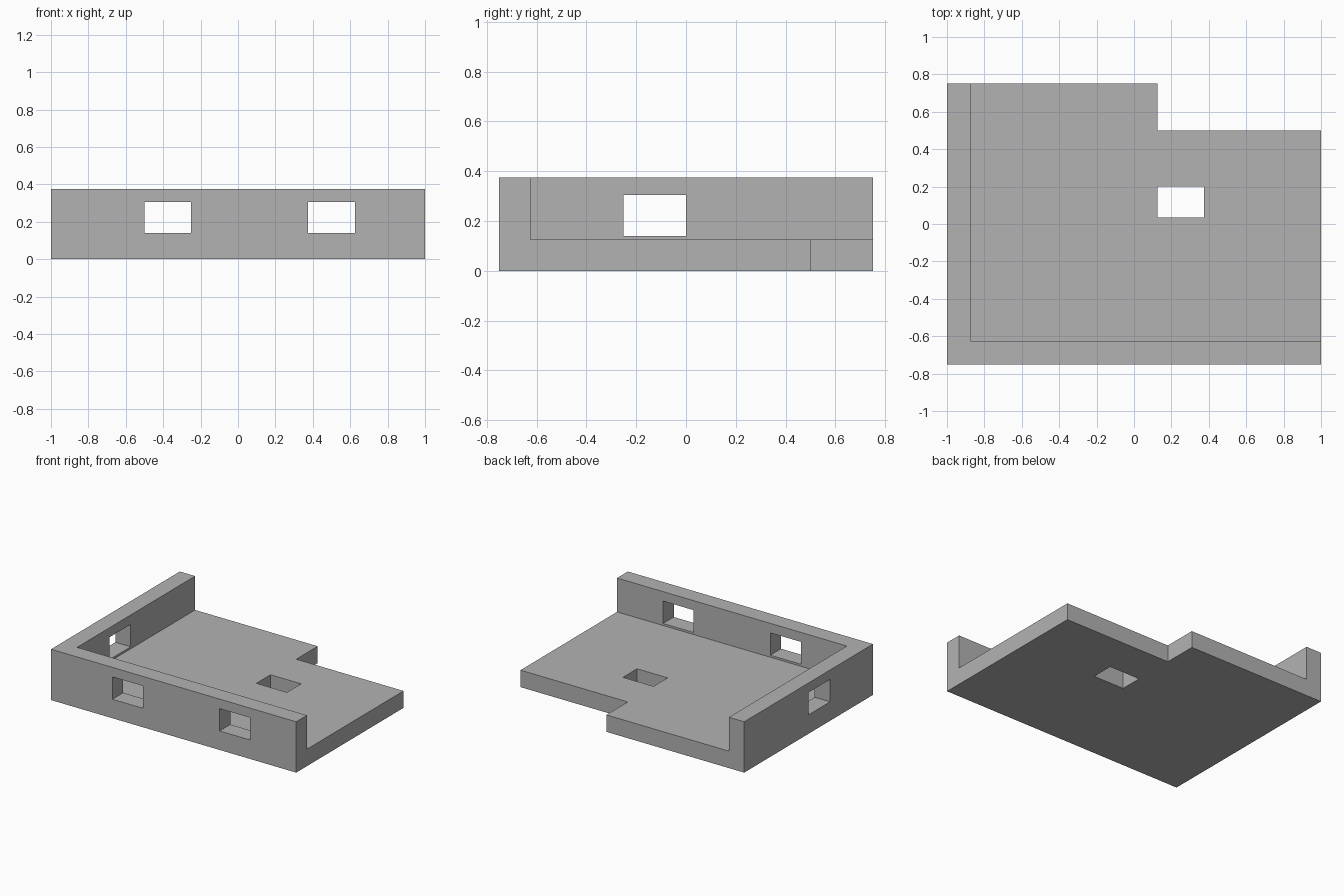
import bpy

old = bpy.data.objects.get("Cube")
if old:
    bpy.data.objects.remove(old, do_unlink=True)


def box(name, x, y, z):
    """Axis-aligned box from (min, max) ranges."""
    spans = (x, y, z)
    bpy.ops.mesh.primitive_cube_add(size=1, location=[(a + b) / 2 for a, b in spans])
    obj = bpy.context.object
    obj.name = name
    obj.scale = [b - a for a, b in spans]
    bpy.ops.object.transform_apply(location=True, rotation=False, scale=True)
    return obj


def carve(target, name, x, y, z):
    """Subtract a box from the target and discard the cutter."""
    cutter = box(name, x, y, z)
    cutter.hide_render = True
    mod = target.modifiers.new(name, 'BOOLEAN')
    mod.operation = 'DIFFERENCE'
    mod.solver = 'EXACT'
    mod.object = cutter
    bpy.context.view_layer.objects.active = target
    bpy.ops.object.modifier_apply(modifier=mod.name)
    bpy.data.objects.remove(cutter, do_unlink=True)


grey = bpy.data.materials.new("plain grey")
grey.use_nodes = True
colour = (0.45, 0.45, 0.45, 1)
grey.diffuse_color = colour
grey.node_tree.nodes["Principled BSDF"].inputs["Base Color"].default_value = colour

# Solid block that becomes the floor and the two walls
WALL = 0.125
SILL, HEAD = 0.14, 0.305
room = box("floor_and_walls", (-1, 1), (-0.75, 0.75), (0, 0.375))
room.data.materials.append(grey)

# Open interior, leaving the floor slab and walls on the front and right
carve(room, "interior", (-1 + WALL, 1.5), (-0.75 + WALL, 1.5), (WALL, 1))

# Notched back corner and floor opening
carve(room, "corner_notch", (0.125, 1.6), (0.5, 1.6), (-0.5, 1.2))
carve(room, "floor_opening", (0.125, 0.375), (0.035, 0.2), (-0.5, 0.6))

# Two front windows and one side window
for left in (-0.5, 0.375):
    carve(room, "front_window", (left, left + 0.25), (-0.9, -0.5), (SILL, HEAD))
carve(room, "side_window", (-1.2, -0.7), (-0.25, 0), (SILL, HEAD))
